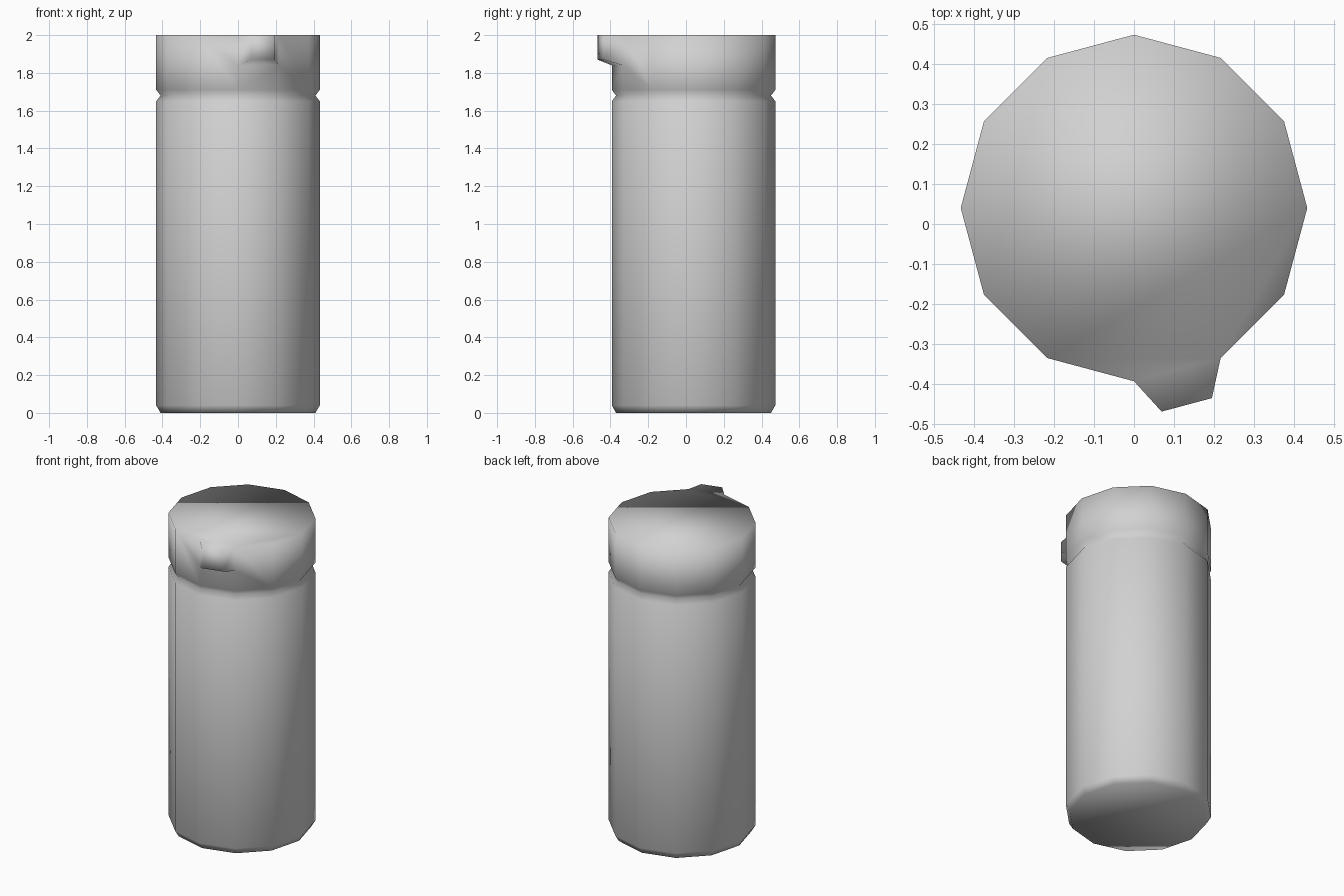
import bpy
import bmesh
from math import sin, cos, pi
from mathutils import Vector

cube = bpy.data.objects.get("Cube")
if cube:
    bpy.data.objects.remove(cube, do_unlink=True)

SIDES = 12
AXIS_Y = 0.04
RADIUS = 0.433
TOP = 2.0
# Radius and height, from the base chamfer past the lid groove to the rim
PROFILE = [(0.41, 0), (RADIUS, 0.04), (RADIUS, 1.65),
           (0.41, 1.68), (RADIUS, 1.71), (RADIUS, TOP)]


def make_material(name, colour):
    mat = bpy.data.materials.new(name)
    mat.use_nodes = True
    mat.diffuse_color = colour
    mat.node_tree.nodes["Principled BSDF"].inputs["Base Color"].default_value = colour
    return mat


def ring(bm, radius, z):
    # The first point is at the front, then counter-clockwise from above
    angles = [2 * pi * i / SIDES - pi / 2 for i in range(SIDES)]
    return [bm.verts.new((radius * cos(a), AXIS_Y + radius * sin(a), z)) for a in angles]


# Body and lid: one lathed shell with flat ends
bm = bmesh.new()
rings = [ring(bm, r, z) for r, z in PROFILE]
for low, high in zip(rings, rings[1:]):
    for i in range(SIDES):
        j = (i + 1) % SIDES
        bm.faces.new((low[i], low[j], high[j], high[i]))
bm.faces.new(rings[0][::-1])
bm.faces.new(rings[-1])

# Spout: cut the front lid panel across, then pull its upper part out and taper it
lower, upper = rings[-2], rings[-1]
cut = (1.84 - lower[0].co.z) / (TOP - lower[0].co.z)
split = []
for i in (0, 1):
    edge = bm.edges.get((lower[i], upper[i]))
    split.append(bmesh.utils.edge_split(edge, lower[i], cut)[1])
panel = next(f for f in split[0].link_faces if split[1] in f.verts)
bmesh.utils.face_split(panel, split[0], split[1])
panel = next(f for f in split[0].link_faces
             if split[1] in f.verts and upper[0] in f.verts)
panel.normal_update()
outward = panel.normal.copy()
lip = bmesh.ops.extrude_discrete_faces(bm, faces=[panel])["faces"][0]
middle = lip.calc_center_median()
middle.z = TOP
for v in lip.verts:
    offset = v.co - middle
    v.co = middle + outward * 0.091 + Vector((offset.x * 0.58, offset.y * 0.58, offset.z * 0.81))

bmesh.ops.recalc_face_normals(bm, faces=bm.faces[:])
for face in bm.faces:
    face.smooth = True

mesh = bpy.data.meshes.new("flask")
bm.to_mesh(mesh)
bm.free()
mesh.materials.append(make_material("light grey", (0.64, 0.64, 0.64, 1)))
flask = bpy.data.objects.new("flask", mesh)
bpy.context.collection.objects.link(flask)
